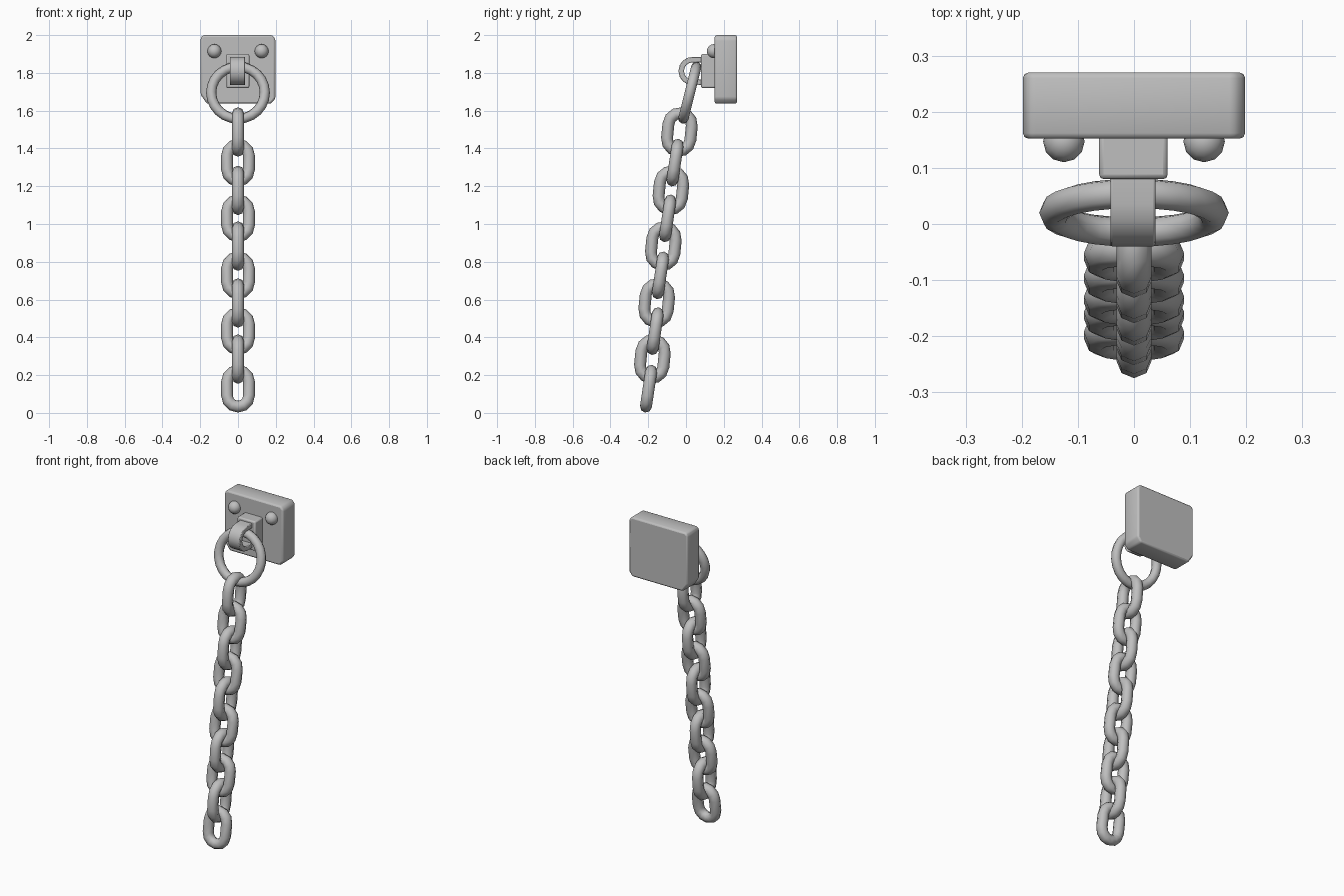
import bpy, bmesh
from math import sin, cos, pi, atan
from mathutils import Vector, Matrix

cube = bpy.data.objects.get("Cube")
if cube:
    bpy.data.objects.remove(cube)

iron = bpy.data.materials.new("grey_iron")
iron.use_nodes = True
GREY = (0.52, 0.52, 0.52, 1)
iron.diffuse_color = GREY
iron.node_tree.nodes["Principled BSDF"].inputs["Base Color"].default_value = GREY


def finish(bm, name, bevel=0, angle=60):
    """Turn a bmesh into a smooth-shaded iron part."""
    bmesh.ops.recalc_face_normals(bm, faces=bm.faces)
    mesh = bpy.data.meshes.new(name)
    bm.to_mesh(mesh)
    bm.free()
    mesh.materials.append(iron)
    ob = bpy.data.objects.new(name, mesh)
    bpy.context.collection.objects.link(ob)
    if bevel:
        mod = ob.modifiers.new("soft_edges", "BEVEL")
        mod.width, mod.segments = bevel, 2
    bpy.ops.object.select_all(action="DESELECT")
    ob.select_set(True)
    bpy.context.view_layer.objects.active = ob
    bpy.ops.object.shade_smooth_by_angle(angle=angle * pi / 180)
    return ob


def loop(name, radius, straight, tube, steps, centre, slope, sideways=False):
    """Closed round-bar loop: two half circles joined by straight sides."""
    bm = bmesh.new()
    rings, sides = [], 8
    for half in (1, -1):
        for i in range(steps + 1):
            if straight == 0 and i == steps:
                continue
            a = pi * i / steps + (0 if half == 1 else pi)
            out = Vector((cos(a), 0, sin(a)))
            mid = out * radius + Vector((0, 0, half * straight))
            rings.append([bm.verts.new(mid + tube * (out * cos(t) + Vector((0, sin(t), 0))))
                          for t in (2 * pi * k / sides for k in range(sides))])
    for a, b in zip(rings, rings[1:] + rings[:1]):
        for k in range(sides):
            n = (k + 1) % sides
            bm.faces.new((a[k], a[n], b[n], b[k]))
    turn = Matrix.Rotation(pi / 2 if sideways else 0, 4, "Z")
    lean = Matrix.Rotation(-atan(slope), 4, "X")
    bm.transform(Matrix.Translation((0, *centre)) @ lean @ turn)
    return finish(bm, name)


def extrude(name, points, offset, bevel):
    """Extrude a flat outline of 3D points along an offset."""
    bm = bmesh.new()
    face = bm.faces.new([bm.verts.new(p) for p in points])
    new = bmesh.ops.extrude_face_region(bm, geom=[face])["geom"]
    for v in new:
        if isinstance(v, bmesh.types.BMVert):
            v.co += Vector(offset)
    return finish(bm, name, bevel)


# Wall plate with worn corners
outline = [(-.185, 2), (.18, 2), (.198, 1.98), (.198, 1.665), (.175, 1.637),
           (-.165, 1.637), (-.198, 1.685), (-.198, 1.985)]
extrude("wall_plate", [(x, .152, z) for x, z in outline], (0, .118, 0), .01)

# Block that holds the strap
block = [(-.062, 1.72), (.06, 1.72), (.06, 1.9), (-.062, 1.9)]
extrude("strap_block", [(x, .08, z) for x, z in block], (0, .085, 0), .008)

# Bent strap around the ring
arc = [pi / 2 + pi * i / 8 for i in range(9)]


def bend(r):
    return [(.09, 1.81 + r)] + [(.035 + r * cos(a), 1.81 + r * sin(a)) for a in arc] + [(.09, 1.81 - r)]


extrude("strap", [(-.042, y, z) for y, z in bend(.075) + bend(.046)[::-1]], (.08, 0, 0), .004)

# Two bolt heads
for side, x in (("left", .125), ("right", -.125)):
    bm = bmesh.new()
    bmesh.ops.create_uvsphere(bm, u_segments=12, v_segments=8, radius=.037)
    bm.transform(Matrix.Translation((x, .147, 1.915)))
    finish(bm, "bolt_" + side)

# Large ring hanging in the strap
loop("ring", .142, 0, .027, 12, (.02, 1.695), .25)

# Chain links, alternately turned a quarter
path = [(-.035, 1.487), (-.058, 1.325), (-.08, 1.178), (-.097, 1.03), (-.12, .883),
        (-.135, .728), (-.155, .582), (-.163, .433), (-.178, .285), (-.198, .128)]
for i, centre in enumerate(path):
    flat = i % 2 == 0
    loop(f"chain_link_{i + 1}", .062 if flat else .058, .038, .0315, 6, centre,
         .1 if flat else .15, flat)
